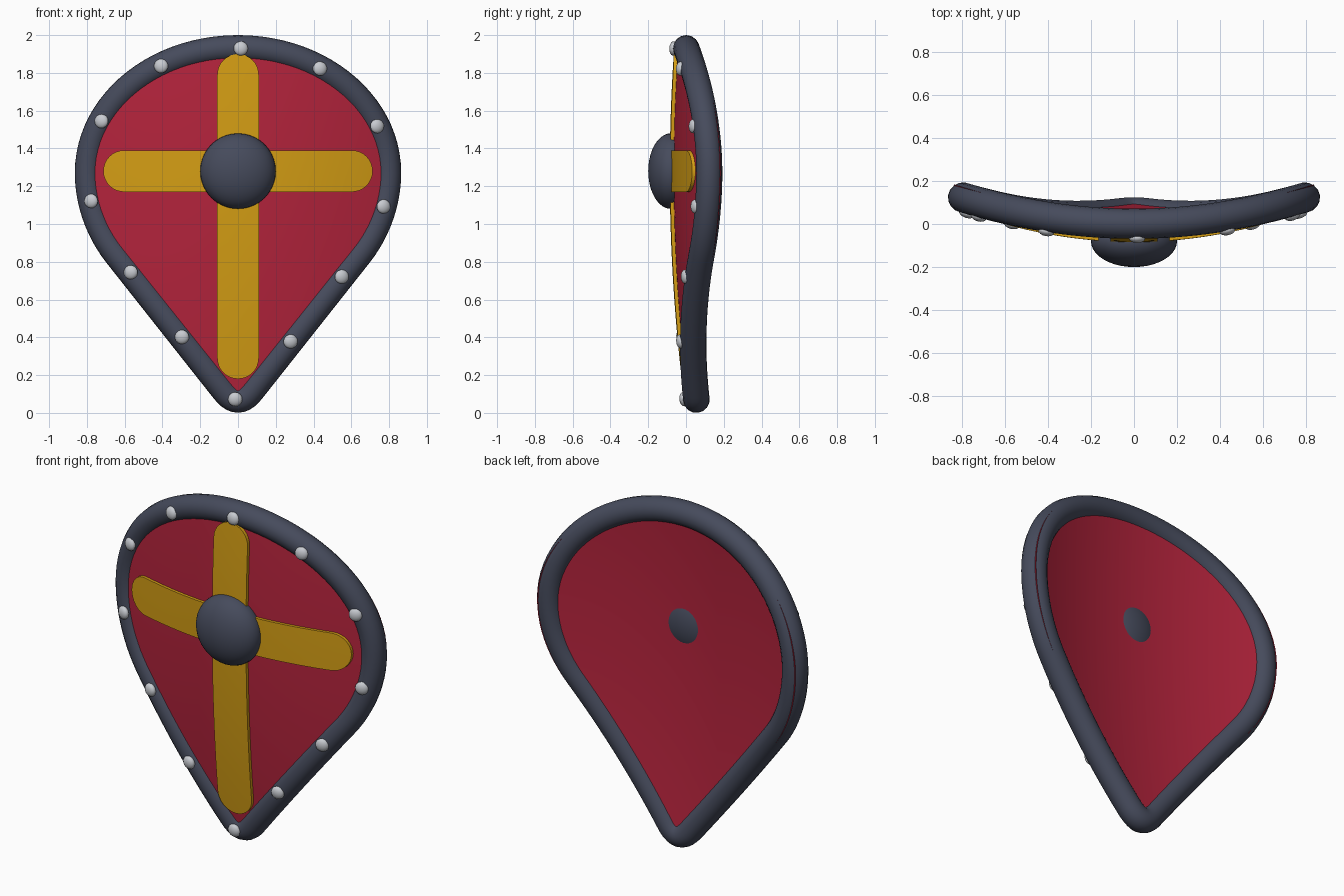
import bpy, bmesh, math
from mathutils import Vector
from mathutils.geometry import interpolate_bezier

if "Cube" in bpy.data.objects:
    bpy.data.objects.remove(bpy.data.objects["Cube"])

MID = 1.27       # height of the widest point
TUBE = 0.07      # rim radius
HALF = 0.045     # half thickness of the board


def material(name, color, rough=0.6):
    m = bpy.data.materials.new(name)
    m.use_nodes = True
    m.diffuse_color = (*color, 1)
    bsdf = m.node_tree.nodes["Principled BSDF"]
    bsdf.inputs["Base Color"].default_value = (*color, 1)
    bsdf.inputs["Roughness"].default_value = rough
    return m


iron = material("dark iron", (0.061, 0.07, 0.107))
red = material("red paint", (0.456, 0.017, 0.045))
gold = material("gold paint", (0.66, 0.34, 0.007))
steel = material("pale steel", (0.58, 0.6, 0.64))


def bow(x, z):
    """Depth of the bowed middle surface."""
    return -0.022 + 0.23 * x * x + 0.0535 * (z - MID) ** 2


def on_bow(x, z, shift=0.0):
    return Vector((x, bow(x, z) + shift, z))


def smooth(obj, angle=40):
    bpy.ops.object.select_all(action='DESELECT')
    obj.select_set(True)
    bpy.context.view_layer.objects.active = obj
    bpy.ops.object.shade_smooth_by_angle(angle=math.radians(angle))


def slab(name, rows, front, depth, mat, closed=False):
    """Skin rows of (x, z) points on the bowed surface and thicken them in y."""
    bm = bmesh.new()
    grid = [[bm.verts.new(on_bow(x, z, front)) for x, z in row] for row in rows]
    n = len(rows[0])
    for a, b in zip(grid, grid[1:]):
        for i in range(n if closed else n - 1):
            j = (i + 1) % n
            bm.faces.new((a[i], a[j], b[j], b[i]))
    bmesh.ops.remove_doubles(bm, verts=bm.verts, dist=0.0005)
    ext = bmesh.ops.extrude_face_region(bm, geom=bm.faces[:], use_keep_orig=True)
    moved = [v for v in ext["geom"] if isinstance(v, bmesh.types.BMVert)]
    bmesh.ops.translate(bm, verts=moved, vec=(0, depth, 0))
    bmesh.ops.recalc_face_normals(bm, faces=bm.faces)
    mesh = bpy.data.meshes.new(name)
    bm.to_mesh(mesh)
    bm.free()
    obj = bpy.data.objects.new(name, mesh)
    bpy.context.collection.objects.link(obj)
    mesh.materials.append(mat)
    smooth(obj)
    return obj


# Teardrop outline: right half from top to tip, then mirrored
segments = [
    ((0, 1.93), (0.439, 1.93), (0.795, 1.635), (0.795, MID), 24),
    ((0.795, MID), (0.795, 1.11), (0.735, 0.955), (0.642, 0.838), 12),
    ((0.642, 0.838), (0.45, 0.595), (0.25, 0.342), (0.075, 0.121), 14),
    ((0.075, 0.121), (0.05, 0.088), (0.025, 0.07), (0, 0.07), 6),
]
half = []
for a, b, c, d, count in segments:
    half += interpolate_bezier(*(Vector(p) for p in (a, b, c, d)), count)[:-1]
half.append(Vector((0, 0.07)))
outline = half + [Vector((-p.x, p.y)) for p in half[-2:0:-1]]
count = len(outline)

# Board: rings shrinking from an edge buried in the rim
edge = []
for i, p in enumerate(outline):
    t = (outline[(i + 1) % count] - outline[i - 1]).normalized()
    edge.append(p + Vector((-t.y, t.x)) * 0.042)
centre = Vector((0, MID))
rings = [[tuple(centre.lerp(p, k / 12)) for p in edge] for k in range(12, -1, -1)]
slab("board", rings, -HALF, 2 * HALF, red, closed=True)

# Rim tube following the outline
curve = bpy.data.curves.new("rim", 'CURVE')
curve.dimensions = '3D'
curve.bevel_depth = TUBE
curve.bevel_resolution = 6
spline = curve.splines.new('POLY')
spline.points.add(count - 1)
for point, p in zip(spline.points, outline):
    point.co = (*on_bow(p.x, p.y), 1)
spline.use_cyclic_u = True
curve.materials.append(iron)
rim = bpy.data.objects.new("rim", curve)
bpy.context.collection.objects.link(rim)
bpy.ops.object.select_all(action='DESELECT')
rim.select_set(True)
bpy.context.view_layer.objects.active = rim
bpy.ops.object.convert(target='MESH')
smooth(bpy.context.object, 60)


# Cross bands with rounded ends
def band(name, start, end, across, vertical, front):
    r = 0.11
    steps = [(start + r - r * math.cos(a), r * math.sin(a))
             for a in (math.pi / 2 * k / 8 for k in range(9))]
    steps += [(start + r + (end - start - 2 * r) * k / 24, r) for k in range(1, 24)]
    steps += [(end - r + r * math.sin(a), r * math.cos(a))
              for a in (math.pi / 2 * k / 8 for k in range(9))]
    rows = []
    for along, w in steps:
        row = [(along, across + w * s / 2) for s in range(-2, 3)]
        rows.append([(v, u) for u, v in row] if vertical else row)
    slab(name, rows, front, 0.03, gold)


band("vertical_band", 0.18, 1.9, 0, True, -HALF - 0.019)
band("horizontal_band", -0.713, 0.713, 1.28, False, -HALF - 0.017)


def dome(name, location, scale, mat, segs, normal=None):
    bpy.ops.mesh.primitive_uv_sphere_add(segments=segs, ring_count=segs // 2, location=location)
    obj = bpy.context.object
    obj.name = name
    obj.scale = scale
    obj.rotation_mode = 'QUATERNION'
    obj.rotation_quaternion = Vector((0, 0, 1)).rotation_difference(normal or Vector((0, -1, 0)))
    obj.data.materials.append(mat)
    smooth(obj, 60)


# Central boss, poking slightly through the back
dome("boss", (0, -0.08, 1.28), (0.2, 0.2, 0.12), iron, 40)

# Twelve studs spaced evenly along the rim
loop = outline + outline[:1]
lengths = [(b - a).length for a, b in zip(loop, loop[1:])]
total = sum(lengths)
for k in range(12):
    s = 0.015 + total * k / 12
    i = 0
    while s > lengths[i]:
        s -= lengths[i]
        i += 1
    p = loop[i].lerp(loop[i + 1], s / lengths[i])
    normal = Vector((0.46 * p.x, -1, 0.107 * (p.y - MID))).normalized()
    dome(f"stud_{k + 1}", on_bow(p.x, p.y, -0.068), (0.038, 0.038, 0.022), steel, 16, normal)
